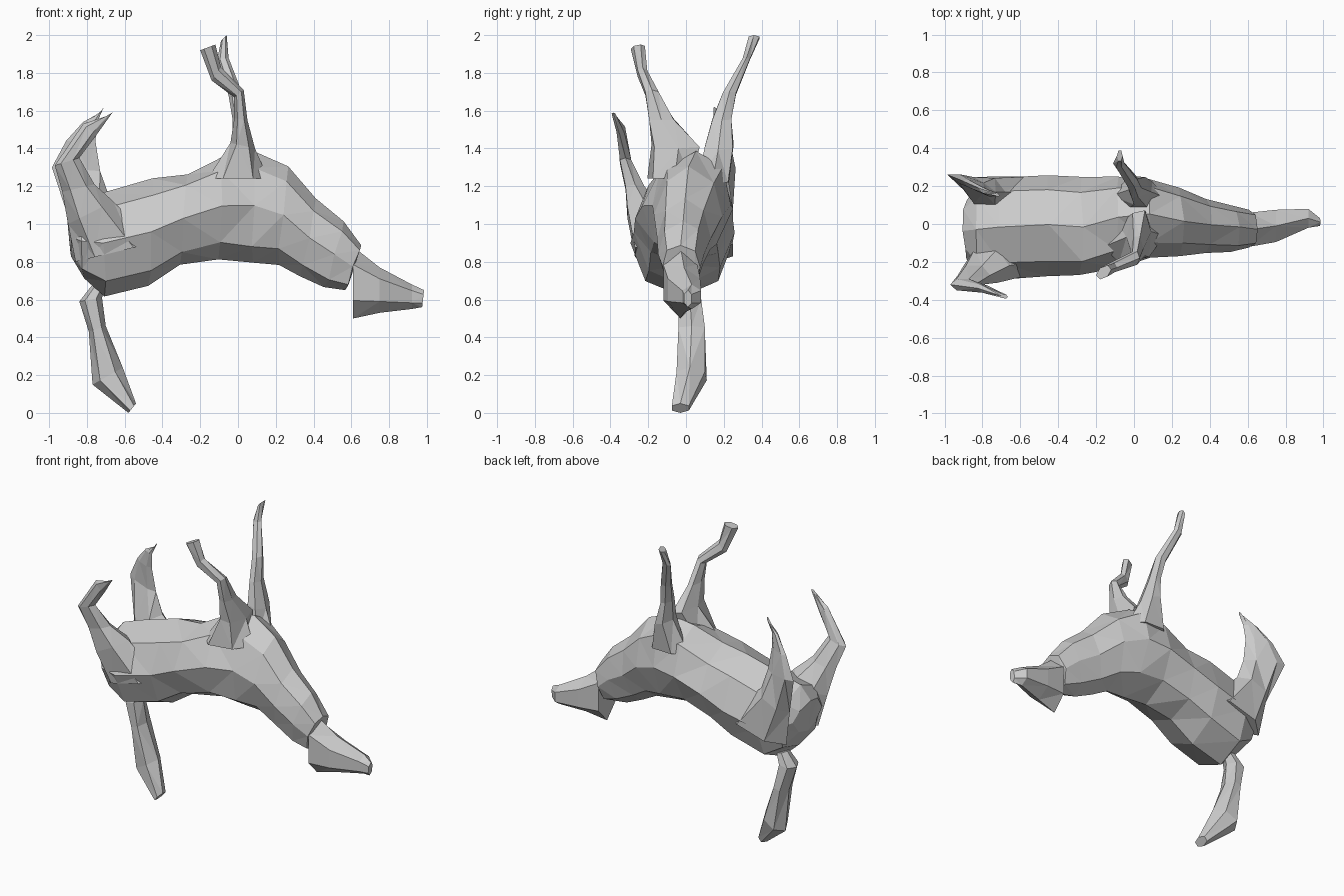
import bpy, bmesh, math, random
from mathutils import Vector

random.seed(4)


def loft(name, rings, sides=6, jitter=0.0):
    """Skin a chain of rings; each ring = low point, high point, half width in y."""
    bm = bmesh.new()
    loops = []
    for r in rings:
        a, b, h = Vector(r[0:3]), Vector(r[3:6]), r[6]
        mid, half = (a + b) / 2, (b - a) / 2
        loop = []
        for i in range(sides):
            t = 2 * math.pi * i / sides
            p = mid - half * math.cos(t)
            p.y += h * math.sin(t) / math.sin(math.pi * (sides // 4 or 1) / (sides / 2))
            p += Vector([random.uniform(-jitter, jitter) for _ in range(3)])
            loop.append(bm.verts.new(p))
        loops.append(loop)
    for l0, l1 in zip(loops, loops[1:]):
        for i in range(sides):
            j = (i + 1) % sides
            bm.faces.new((l0[i], l0[j], l1[j], l1[i]))
    bm.faces.new(loops[0])
    bm.faces.new(loops[-1])
    bmesh.ops.triangulate(bm, faces=bm.faces[:])
    bmesh.ops.recalc_face_normals(bm, faces=bm.faces[:])
    me = bpy.data.meshes.new(name)
    bm.to_mesh(me)
    bm.free()
    ob = bpy.data.objects.new(name, me)
    bpy.context.collection.objects.link(ob)
    return ob


# torso and neck, lying on its back: spine below, belly above
loft("body", [
    (-0.88, -0.03, 0.83, -0.90, -0.03, 1.04, 0.15),
    (-0.82, -0.03, 0.71, -0.84, -0.03, 1.12, 0.24),
    (-0.70, -0.02, 0.62, -0.71, -0.02, 1.17, 0.27),
    (-0.47, -0.01, 0.68, -0.45, -0.01, 1.24, 0.26),
    (-0.30, -0.01, 0.78, -0.27, -0.01, 1.27, 0.26),
    (-0.10, -0.01, 0.82, -0.08, 0.03, 1.36, 0.24),
    (0.08, 0.00, 0.80, 0.08, 0.05, 1.39, 0.21),
    (0.21, 0.00, 0.79, 0.26, 0.02, 1.30, 0.175),
    (0.33, -0.01, 0.73, 0.42, -0.01, 1.13, 0.14),
    (0.46, -0.02, 0.66, 0.56, -0.02, 1.02, 0.125),
    (0.57, -0.03, 0.65, 0.65, -0.03, 0.89, 0.10),
], 8, 0.008)

# head with blunt muzzle
loft("head", [
    (0.61, -0.03, 0.50, 0.61, -0.03, 0.88, 0.09),
    (0.75, -0.01, 0.53, 0.75, -0.01, 0.77, 0.085),
    (0.92, 0.03, 0.55, 0.92, 0.03, 0.68, 0.05),
    (0.975, 0.01, 0.56, 0.985, 0.01, 0.65, 0.02),
])

# tail hanging down from the rump
loft("tail", [
    (-0.77, 0.02, 0.68, -0.70, 0.02, 0.67, 0.04),
    (-0.84, 0.02, 0.59, -0.72, 0.02, 0.61, 0.06),
    (-0.79, 0.03, 0.43, -0.70, 0.03, 0.46, 0.07),
    (-0.77, 0.04, 0.15, -0.61, 0.02, 0.24, 0.075),
    (-0.58, -0.03, 0.00, -0.54, -0.03, 0.05, 0.045),
])

# hind legs: thigh, hock, folded foot
loft("hind_leg_near", [
    (-0.86, -0.18, 0.80, -0.45, -0.18, 0.90, 0.09),
    (-0.90, -0.22, 1.00, -0.66, -0.22, 1.12, 0.09),
    (-0.93, -0.27, 1.17, -0.76, -0.27, 1.21, 0.05),
    (-0.97, -0.32, 1.31, -0.84, -0.32, 1.35, 0.03),
    (-0.82, -0.34, 1.53, -0.75, -0.35, 1.47, 0.02),
    (-0.70, -0.38, 1.57, -0.665, -0.385, 1.59, 0.01),
])
loft("hind_leg_far", [
    (-0.86, 0.16, 0.80, -0.45, 0.16, 0.92, 0.09),
    (-0.90, 0.18, 1.04, -0.68, 0.17, 1.14, 0.07),
    (-0.985, 0.26, 1.30, -0.73, 0.17, 1.28, 0.025),
    (-0.91, 0.23, 1.44, -0.755, 0.16, 1.44, 0.02),
    (-0.82, 0.19, 1.54, -0.745, 0.15, 1.54, 0.015),
    (-0.73, 0.16, 1.59, -0.71, 0.15, 1.62, 0.008),
])

# front legs: broad shoulder webs narrowing to thin shins and hooves
loft("front_leg_near", [
    (-0.16, -0.12, 1.24, 0.16, -0.06, 1.24, 0.10),
    (-0.04, -0.07, 1.43, 0.09, -0.04, 1.40, 0.12),
    (-0.02, -0.13, 1.56, 0.05, -0.13, 1.55, 0.065),
    (-0.02, -0.18, 1.67, 0.03, -0.18, 1.71, 0.035),
    (-0.14, -0.23, 1.76, -0.09, -0.23, 1.83, 0.025),
    (-0.20, -0.27, 1.92, -0.12, -0.24, 1.95, 0.03),
])
loft("front_leg_far", [
    (-0.12, 0.15, 1.22, 0.17, 0.14, 1.22, 0.08),
    (-0.03, 0.18, 1.43, 0.09, 0.17, 1.39, 0.075),
    (-0.03, 0.19, 1.56, 0.04, 0.19, 1.55, 0.05),
    (-0.05, 0.23, 1.68, 0.02, 0.23, 1.70, 0.035),
    (-0.11, 0.32, 1.87, -0.05, 0.32, 1.88, 0.02),
    (-0.09, 0.36, 1.97, -0.06, 0.36, 2.00, 0.028),
])
